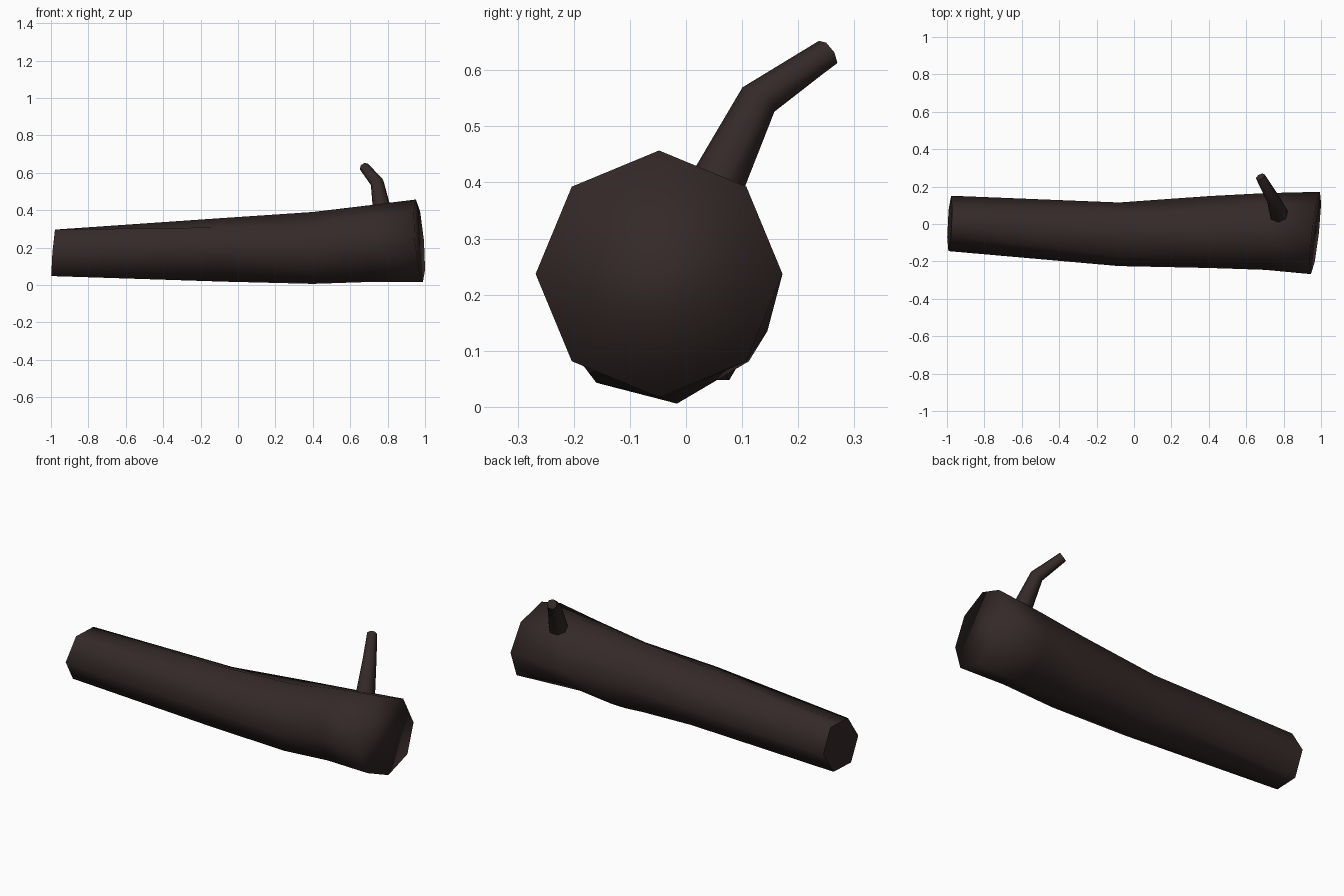
import bpy, bmesh, math
from mathutils import Vector

if "Cube" in bpy.data.objects:
    bpy.data.objects.remove(bpy.data.objects["Cube"])

bark = bpy.data.materials.new("dark bark")
bark.diffuse_color = (0.034, 0.022, 0.021, 1)
bark.use_nodes = True
bark.node_tree.nodes["Principled BSDF"].inputs["Base Color"].default_value = bark.diffuse_color


def loft(name, rings, flat_ends):
    """Skin a list of equal-length point rings; flat_ends = (first, last) sharp caps."""
    bm = bmesh.new()
    vs = [[bm.verts.new(p) for p in ring] for ring in rings]
    n = len(rings[0])
    for a, b in zip(vs, vs[1:]):
        for i in range(n):
            j = (i + 1) % n
            bm.faces.new((a[i], a[j], b[j], b[i])).smooth = True
    for ring, flat in zip((vs[0], vs[-1]), flat_ends):
        cap = bm.faces.new(ring)
        cap.smooth = not flat
        if flat:
            for e in cap.edges:
                e.smooth = False
    bmesh.ops.recalc_face_normals(bm, faces=bm.faces)
    mesh = bpy.data.meshes.new(name)
    bm.to_mesh(mesh)
    bm.free()
    mesh.materials.append(bark)
    obj = bpy.data.objects.new(name, mesh)
    bpy.context.collection.objects.link(obj)


def trunk_ring(x, y, z, r, twist=0, ky=0, kz=0):
    """Eight-sided ring, its plane slanted by ky and kz."""
    pts = []
    for i in range(8):
        a = math.radians(45 * i + twist)
        dy, dz = r * math.cos(a), r * math.sin(a)
        pts.append(Vector((x + ky * dy + kz * dz, y + dy, z + dz)))
    return pts


# Trunk: bent, tapered log with a hexagonal thin end and an octagonal thick end
thin_end = []
for a in (0, 60, 90, 120, 180, 240, 270, 300):
    r = 0.148 if a % 60 == 0 else 0.148 * math.cos(math.radians(30))
    dy, dz = r * math.cos(math.radians(a)), 0.97 * r * math.sin(math.radians(a))
    thin_end.append(Vector((-0.985 + 0.05 * dy + 0.08 * dz, 0.003 + dy, 0.172 + dz)))

shoulder = trunk_ring(0.70, -0.04, 0.221, 0.205)
shoulder[7] = Vector((0.70, 0.145, 0.135))      # ridge on the back underside

loft("trunk", [
    thin_end,
    trunk_ring(-0.08, -0.055, 0.188, 0.170),
    trunk_ring(0.40, -0.043, 0.198, 0.194, twist=8),
    shoulder,
    trunk_ring(0.970, -0.048, 0.237, 0.220, ky=0.11, kz=-0.085),
], (True, False))

# Branch stub: crooked tapering hexagonal tube
path = [((0.782, 0.030, 0.340), 0.056), ((0.745, 0.130, 0.547), 0.037),
        ((0.675, 0.252, 0.630), 0.027)]
pts = [Vector(p) for p, r in path]
dirs = [(pts[1] - pts[0]).normalized(), (pts[2] - pts[0]).normalized(),
        (pts[2] - pts[1]).normalized()]
rings = []
for c, (_, r), d in zip(pts, path, dirs):
    u = Vector((1, 0, 0)).cross(d).normalized()
    v = d.cross(u)
    rings.append([c + r * (u * math.cos(math.tau * i / 7) + v * math.sin(math.tau * i / 7))
                  for i in range(7)])
loft("branch_stub", rings, (True, True))
